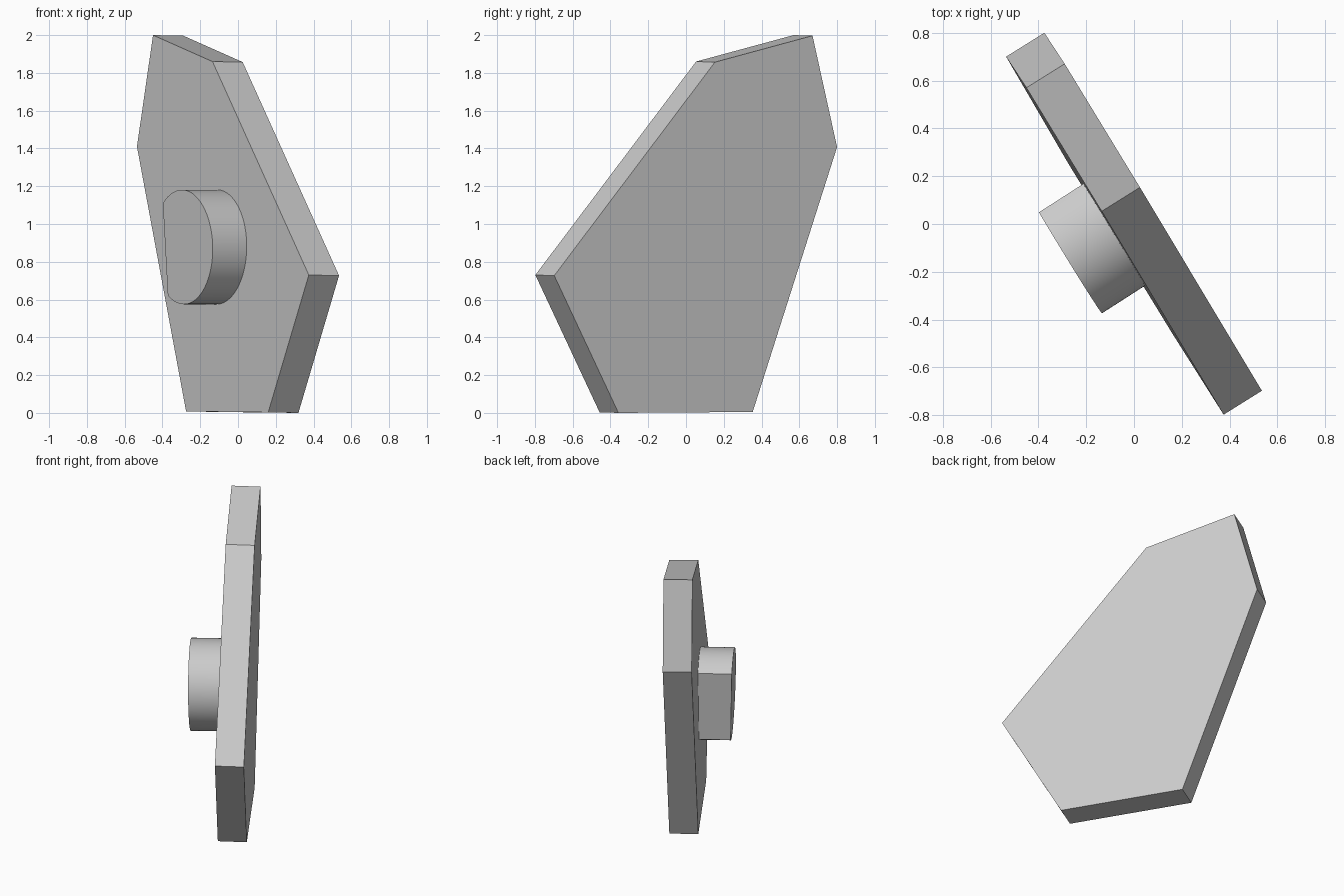
import bpy, bmesh, math
from mathutils import Vector

cube = bpy.data.objects.get("Cube")
if cube:
    bpy.data.objects.remove(cube, do_unlink=True)

grey = bpy.data.materials.new("light grey")
grey.use_nodes = True
colour = (0.6, 0.6, 0.6, 1)
grey.diffuse_color = colour
grey.node_tree.nodes["Principled BSDF"].inputs["Base Color"].default_value = colour


def prism(name, outline, origin, across, up, depth):
    """Extrude an outline lying in a slanted plane along a depth vector."""
    bm = bmesh.new()
    verts = [bm.verts.new(origin + across * u + up * v) for u, v in outline]
    face = bm.faces.new(verts)
    extruded = bmesh.ops.extrude_face_region(bm, geom=[face], use_keep_orig=True)["geom"]
    moved = [g for g in extruded if isinstance(g, bmesh.types.BMVert)]
    bmesh.ops.translate(bm, verts=moved, vec=depth)
    bmesh.ops.recalc_face_normals(bm, faces=bm.faces)
    mesh = bpy.data.meshes.new(name)
    bm.to_mesh(mesh)
    bm.free()
    mesh.materials.append(grey)
    obj = bpy.data.objects.new(name, mesh)
    bpy.context.collection.objects.link(obj)
    return obj


across = Vector((0.522, -0.853, 0))

# Six-sided slab, turned about the vertical
slab_outline = [(-0.722, 1.0), (-0.877, 0.41), (-0.36, -0.992),
                (0.473, -0.997), (0.875, -0.27), (-0.117, 0.86)]
prism("slab", slab_outline, Vector((-0.08, -0.05, 1)), across,
      Vector((0.007, 0.004, 1)), Vector((0.16, 0.10, -0.003)))

# Round knob with one flat side, rolled slightly
radius, flat, roll, steps = 0.303, 0.178, 0.07, 64
limit = math.pi - math.acos(flat / radius)
angles = [-limit + 2 * limit * i / steps + roll for i in range(steps + 1)]
knob_outline = [(radius * math.cos(a), radius * math.sin(a)) for a in angles]
knob_outline = [(u, v) for u, v in knob_outline]
knob = prism("knob", knob_outline, Vector((-0.292, -0.115, 0.878)), across,
             Vector((-0.017, -0.01, 1)), Vector((0.19, 0.122, 0)))

bpy.ops.object.select_all(action="DESELECT")
knob.select_set(True)
bpy.context.view_layer.objects.active = knob
bpy.ops.object.shade_smooth_by_angle(angle=math.radians(30))
